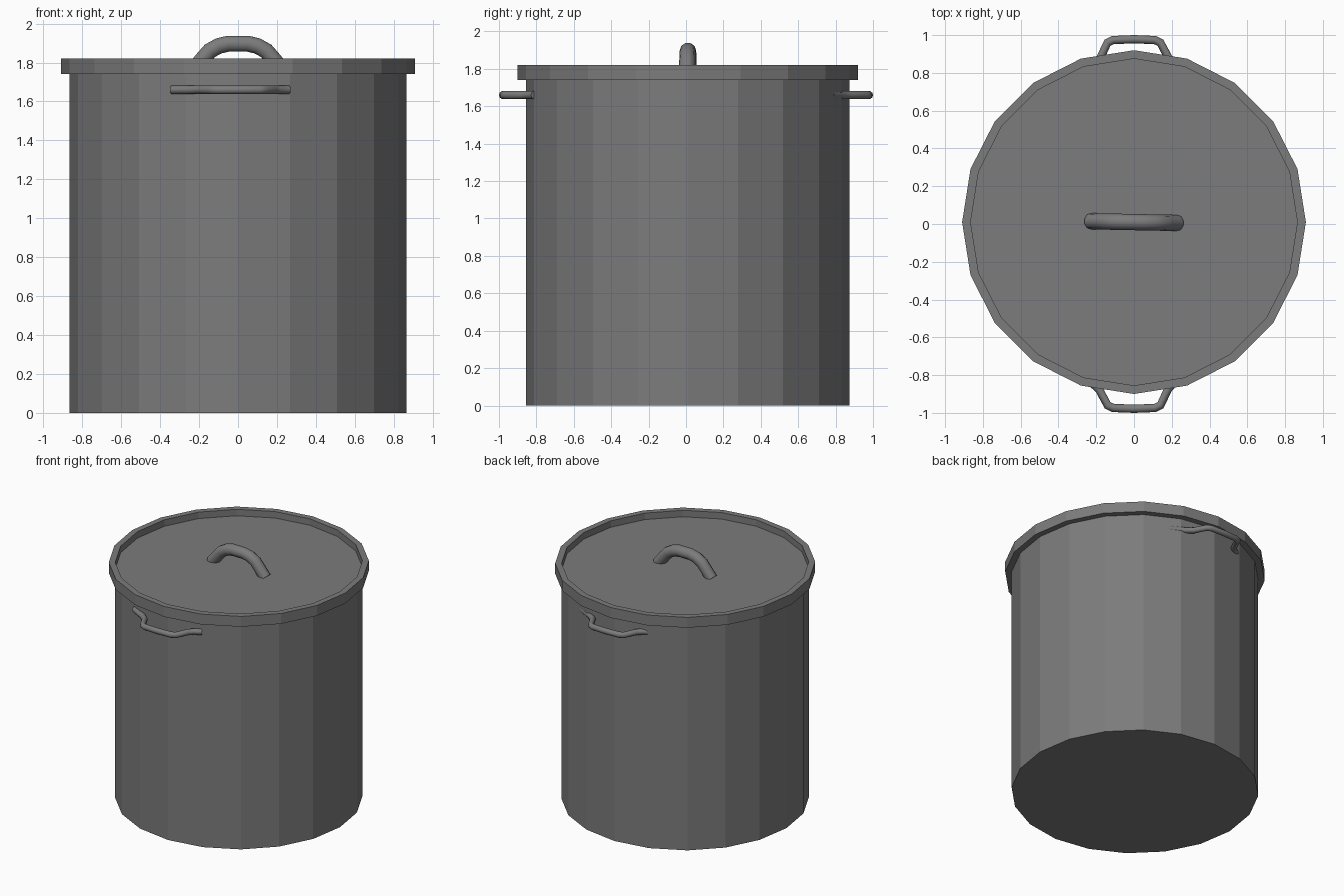
import bpy, bmesh, math

if "Cube" in bpy.data.objects:
    bpy.data.objects.remove(bpy.data.objects["Cube"])

SIDES, CY = 20, 0.01

steel = bpy.data.materials.new("grey steel")
steel.diffuse_color = (0.2, 0.2, 0.2, 1)
steel.use_nodes = True
steel.node_tree.nodes["Principled BSDF"].inputs["Base Color"].default_value = steel.diffuse_color


def turned(name, profile):
    """Faceted turned part from (radius, z) points; both ends are closed by a disc."""
    bm = bmesh.new()
    rings = []
    for r, z in profile:
        rings.append([bm.verts.new((r * math.cos(2 * math.pi * i / SIDES),
                                    CY + r * math.sin(2 * math.pi * i / SIDES), z))
                      for i in range(SIDES)])
    for a, b in zip(rings, rings[1:]):
        for i in range(SIDES):
            j = (i + 1) % SIDES
            bm.faces.new((a[i], a[j], b[j], b[i]))
    bm.faces.new(rings[0])
    bm.faces.new(rings[-1])
    bmesh.ops.recalc_face_normals(bm, faces=bm.faces)
    me = bpy.data.meshes.new(name)
    bm.to_mesh(me)
    bm.free()
    me.materials.append(steel)
    ob = bpy.data.objects.new(name, me)
    bpy.context.collection.objects.link(ob)
    return ob


def tube(name, points, radius):
    """Bent round bar along points, turned into a smooth mesh."""
    cu = bpy.data.curves.new(name, 'CURVE')
    cu.dimensions = '3D'
    cu.bevel_depth = radius
    cu.bevel_resolution = 3
    cu.use_fill_caps = True
    sp = cu.splines.new('POLY')
    sp.points.add(len(points) - 1)
    for p, co in zip(sp.points, points):
        p.co = (*co, 1)
    cu.materials.append(steel)
    ob = bpy.data.objects.new(name, cu)
    bpy.context.collection.objects.link(ob)
    bpy.ops.object.select_all(action='DESELECT')
    ob.select_set(True)
    bpy.context.view_layer.objects.active = ob
    bpy.ops.object.convert(target='MESH')
    bpy.ops.object.shade_smooth_by_angle(angle=math.radians(40))
    return bpy.context.object


# Pot body and sunken lid with raised rim
turned("pot_body", [(0.865, 0), (0.865, 1.745)])
turned("lid", [(0.86, 1.74), (0.91, 1.74), (0.91, 1.82), (0.865, 1.82), (0.865, 1.77)])

# Arched lid handle
arch = [(-0.23, 1.76), (-0.175, 1.825), (-0.145, 1.86), (-0.10, 1.885), (-0.05, 1.897),
        (0.05, 1.897), (0.10, 1.885), (0.145, 1.86), (0.175, 1.825), (0.23, 1.76)]
tube("lid_handle", [(x, CY - 0.02 * x, z) for x, z in arch], 0.043)

# Side handles, the back one being the front one turned half way round
grip = [(-0.34, -0.775), (-0.23, -0.835), (-0.185, -0.875), (-0.14, -0.96), (-0.11, -0.974),
        (0, -0.978), (0.11, -0.974), (0.14, -0.96), (0.18, -0.875), (0.21, -0.84), (0.26, -0.81)]
for name, s in (("front_handle", 1), ("back_handle", -1)):
    tube(name, [(s * x, s * y, 1.66) for x, y in grip], 0.022)
